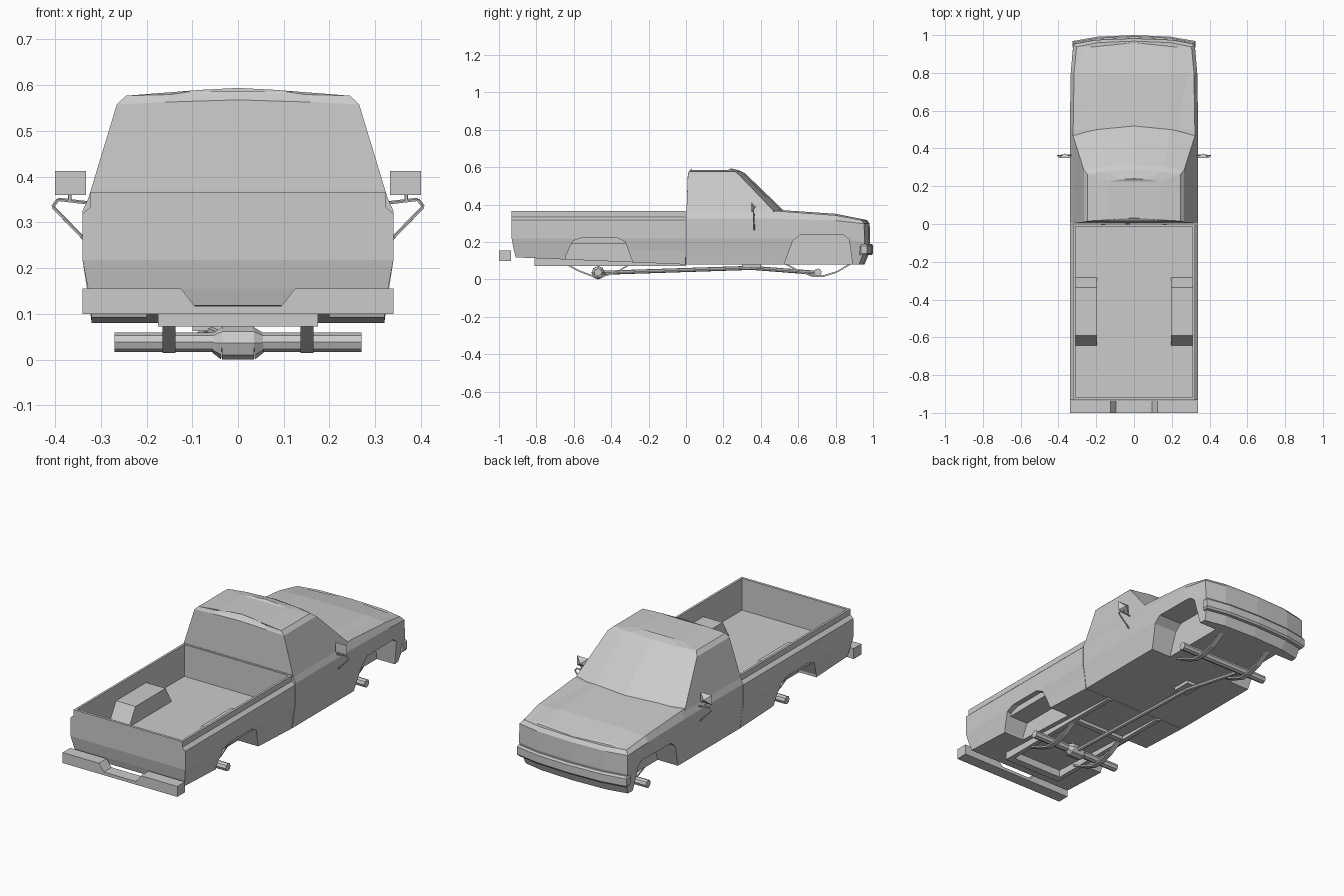
import bpy, bmesh
from mathutils import Vector

if "Cube" in bpy.data.objects:
    bpy.data.objects.remove(bpy.data.objects["Cube"])

grey = bpy.data.materials.new("plain grey")
grey.use_nodes = True
GREY = (0.6, 0.6, 0.6, 1)
grey.diffuse_color = GREY
grey.node_tree.nodes["Principled BSDF"].inputs["Base Color"].default_value = GREY


def finish(name, bm):
    bmesh.ops.remove_doubles(bm, verts=bm.verts, dist=0.0002)
    bmesh.ops.recalc_face_normals(bm, faces=bm.faces)
    mesh = bpy.data.meshes.new(name)
    bm.to_mesh(mesh)
    bm.free()
    mesh.materials.append(grey)
    obj = bpy.data.objects.new(name, mesh)
    bpy.context.collection.objects.link(obj)
    return obj


def stack(name, rings):
    """Skin half outlines, mirrored over x, from the lowest ring to the last."""
    bm = bmesh.new()
    sides = [[[bm.verts.new((s * x, y, z)) for x, y, z in ring] for ring in rings]
             for s in (1, -1)]
    for side in sides:
        for a, b in zip(side, side[1:]):
            for i in range(len(a) - 1):
                bm.faces.new((a[i], a[i + 1], b[i + 1], b[i]))
    # strips across close the bottom and the top
    for k in (0, -1):
        left, right = sides[0][k], sides[1][k]
        for i in range(len(left) - 1):
            quad = (left[i], left[i + 1], right[i + 1], right[i])
            bm.faces.new(quad)
    return finish(name, bm)


def prism(name, profile, x0, x1):
    """Extrude a (y, z) profile between two x positions."""
    bm = bmesh.new()
    a = [bm.verts.new((x0, y, z)) for y, z in profile]
    b = [bm.verts.new((x1, y, z)) for y, z in profile]
    bm.faces.new(a)
    bm.faces.new(b)
    for i in range(len(a)):
        j = (i + 1) % len(a)
        bm.faces.new((a[i], a[j], b[j], b[i]))
    return finish(name, bm)


def box(name, x0, x1, y0, y1, z0, z1):
    return prism(name, [(y0, z0), (y1, z0), (y1, z1), (y0, z1)], x0, x1)


def rod(name, start, end, r, r2=None, sides=8):
    start, end = Vector(start), Vector(end)
    d = end - start
    bm = bmesh.new()
    bmesh.ops.create_cone(bm, cap_ends=True, segments=sides, radius1=r,
                          radius2=r if r2 is None else r2, depth=d.length)
    bm.transform(d.to_track_quat('Z', 'Y').to_matrix().to_4x4())
    bmesh.ops.translate(bm, verts=bm.verts, vec=(start + end) / 2)
    return finish(name, bm)


def cut(obj, profile):
    """Cut a wheel opening into both flanks."""
    for s in (1, -1):
        cutter = prism("cutter", profile, s * 0.2, s * 0.5)
        mod = obj.modifiers.new("opening", 'BOOLEAN')
        mod.operation, mod.solver, mod.object = 'DIFFERENCE', 'EXACT', cutter
        bpy.context.view_layer.objects.active = obj
        bpy.ops.object.modifier_apply(modifier=mod.name)
        bpy.data.objects.remove(cutter)


# Cargo bed: outer wall, rim, inner wall and floor
def bed_ring(w, back, front, z_back, z_front):
    return [(0, back, z_back), (w, back, z_back), (w, front, z_front), (0, front, z_front)]


bed = stack("cargo_bed", [
    bed_ring(0.32, -0.91, -0.002, 0.118, 0.08),
    bed_ring(0.328, -0.92, -0.002, 0.155, 0.155),
    bed_ring(0.34, -0.932, -0.002, 0.218, 0.218),
    bed_ring(0.34, -0.932, -0.002, 0.318, 0.318),
    bed_ring(0.322, -0.932, -0.002, 0.335, 0.335),
    bed_ring(0.322, -0.932, -0.002, 0.365, 0.365),
    bed_ring(0.31, -0.918, -0.012, 0.365, 0.365),
    bed_ring(0.31, -0.918, -0.012, 0.195, 0.195)])
cut(bed, [(-0.65, 0), (-0.645, 0.12), (-0.605, 0.205), (-0.555, 0.224),
          (-0.37, 0.224), (-0.325, 0.2), (-0.28, 0.08), (-0.27, 0)])


# Lower cab, fenders and hood
def body_ring(w, nose, z_side, z_mid, z_nose):
    return [(0, 0.002, z_side), (w, 0.002, z_side), (w, 0.5, z_side),
            (w * 0.985, 0.8, z_mid), (w * 0.945, nose - 0.03, z_nose),
            (w * 0.6, nose - 0.008, z_nose), (0, nose, z_nose)]


body = stack("cab_body", [
    body_ring(0.32, 0.955, 0.08, 0.08, 0.08),
    body_ring(0.328, 0.975, 0.14, 0.14, 0.13),
    body_ring(0.34, 0.985, 0.218, 0.218, 0.2),
    body_ring(0.34, 0.982, 0.325, 0.315, 0.298),
    body_ring(0.322, 0.968, 0.365, 0.343, 0.318)])
cut(body, [(0.51, 0), (0.525, 0.08), (0.57, 0.205), (0.61, 0.238),
           (0.84, 0.238), (0.872, 0.215), (0.89, 0.08), (0.895, 0)])

# Raised hood centre
hood = stack("hood_crown", [
    [(0, 0.46, 0.36), (0.3, 0.46, 0.36), (0.3, 0.8, 0.342), (0.29, 0.93, 0.318), (0, 0.96, 0.316)],
    [(0, 0.46, 0.378), (0.19, 0.46, 0.374), (0.19, 0.8, 0.351), (0.19, 0.93, 0.325),
     (0, 0.96, 0.319)]])


# Cab upper with raked windscreen and crowned roof
def cab_ring(w, back, side_front, mid_front, z_edge, z_mid, back_bow=0):
    return [(0, back + back_bow, z_mid), (w * 0.6, back + back_bow * 0.6, (z_edge + z_mid) / 2),
            (w, back, z_edge), (w, side_front, z_edge),
            (w * 0.6, (side_front + 2 * mid_front) / 3, (z_edge + z_mid) / 2),
            (0, mid_front, z_mid)]


cab = stack("cab_upper", [
    cab_ring(0.328, 0.003, 0.475, 0.525, 0.35, 0.36),
    cab_ring(0.322, 0.003, 0.465, 0.518, 0.37, 0.372),
    cab_ring(0.265, 0.01, 0.285, 0.315, 0.558, 0.568),
    cab_ring(0.245, 0.016, 0.262, 0.288, 0.577, 0.582, 0.01),
    cab_ring(0.13, 0.022, 0.225, 0.24, 0.586, 0.594, 0.01)])


# Front bumper wraps the nose
def bumper_ring(z, grow):
    return [(0, 0.93, z), (0.3, 0.92, z), (0.318 + grow, 0.935, z), (0.318 + grow, 0.962 + grow, z),
            (0.19, 0.985 + grow, z), (0, 0.993 + grow, z)]


stack("front_bumper", [bumper_ring(0.13, 0), bumper_ring(0.14, 0.007),
                       bumper_ring(0.18, 0.007), bumper_ring(0.19, 0)])

# Rear bumper with a step notch
bm = bmesh.new()
notch = [(-0.34, 0.1), (0.34, 0.1), (0.34, 0.156), (0.125, 0.156),
         (0.095, 0.117), (-0.095, 0.117), (-0.125, 0.156), (-0.34, 0.156)]
face = bm.faces.new([bm.verts.new((x, -1, z)) for x, z in notch])
new = bmesh.ops.extrude_face_region(bm, geom=[face])["geom"]
bmesh.ops.translate(bm, vec=(0, 0.065, 0),
                    verts=[v for v in new if isinstance(v, bmesh.types.BMVert)])
finish("rear_bumper", bm)

# Chassis
box("rear_crossmember", -0.175, 0.175, -0.81, -0.77, 0.072, 0.125)
box("middle_crossmember", -0.15, 0.15, -0.3, -0.27, 0.074, 0.11)

# Axles, differential and drive shafts
for name, y in (("rear_axle", -0.47), ("front_axle", 0.705)):
    rod(name, (-0.27, y, 0.038), (0.27, y, 0.038), 0.021)
rod("differential", (-0.035, -0.47, 0.036), (0.035, -0.47, 0.036), 0.036)
for s in (1, -1):
    rod("differential_cone", (s * 0.035, -0.47, 0.036), (s * 0.055, -0.47, 0.037), 0.036, 0.022)
rod("rear_drive_shaft", (0, -0.47, 0.035), (-0.06, 0.35, 0.062), 0.011)
rod("front_drive_shaft", (-0.06, 0.35, 0.062), (-0.12, 0.705, 0.035), 0.011)
box("transfer_case", -0.1, -0.02, 0.3, 0.4, 0.062, 0.09)

# Paired parts
SPRING = [(-0.18, 0.082), (-0.1, 0.04), (-0.03, 0.014), (0.03, 0.014), (0.1, 0.035), (0.18, 0.082)]
for s, side in ((1, "left"), (-1, "right")):
    box(side + "_frame_rail", s * 0.15, s * 0.175, -0.81, 0, 0.072, 0.12)
    prism(side + "_wheel_housing", [(-0.645, 0.19), (-0.28, 0.19), (-0.335, 0.285), (-0.59, 0.285)],
          s * 0.195, s * 0.311)
    for end, y in (("rear", -0.47), ("front", 0.705)):
        lower = [(y + a, b) for a, b in SPRING]
        upper = [(y + a, b + 0.009) for a, b in reversed(SPRING)]
        prism(side + "_" + end + "_leaf_spring", lower + upper, s * 0.137, s * 0.165)
    # door mirror: flat glass at the back, tapered housing ahead
    bm = bmesh.new()
    corners = [bm.verts.new((s * x, 0.35, z))
               for x, z in ((0.332, 0.36), (0.4, 0.36), (0.4, 0.412), (0.332, 0.412))]
    tip = bm.verts.new((s * 0.366, 0.374, 0.386))
    bm.faces.new(corners)
    for i in range(4):
        bm.faces.new((corners[i], corners[(i + 1) % 4], tip))
    finish(side + "_mirror", bm)
    elbow = (s * 0.405, 0.362, 0.334)
    for start, end in (((s * 0.335, 0.365, 0.262), elbow), (elbow, (s * 0.393, 0.362, 0.35)),
                       ((s * 0.393, 0.362, 0.35), (s * 0.325, 0.365, 0.342)),
                       ((s * 0.368, 0.362, 0.346), (s * 0.368, 0.358, 0.375))):
        rod(side + "_mirror_bracket", start, end, 0.004, sides=5)
